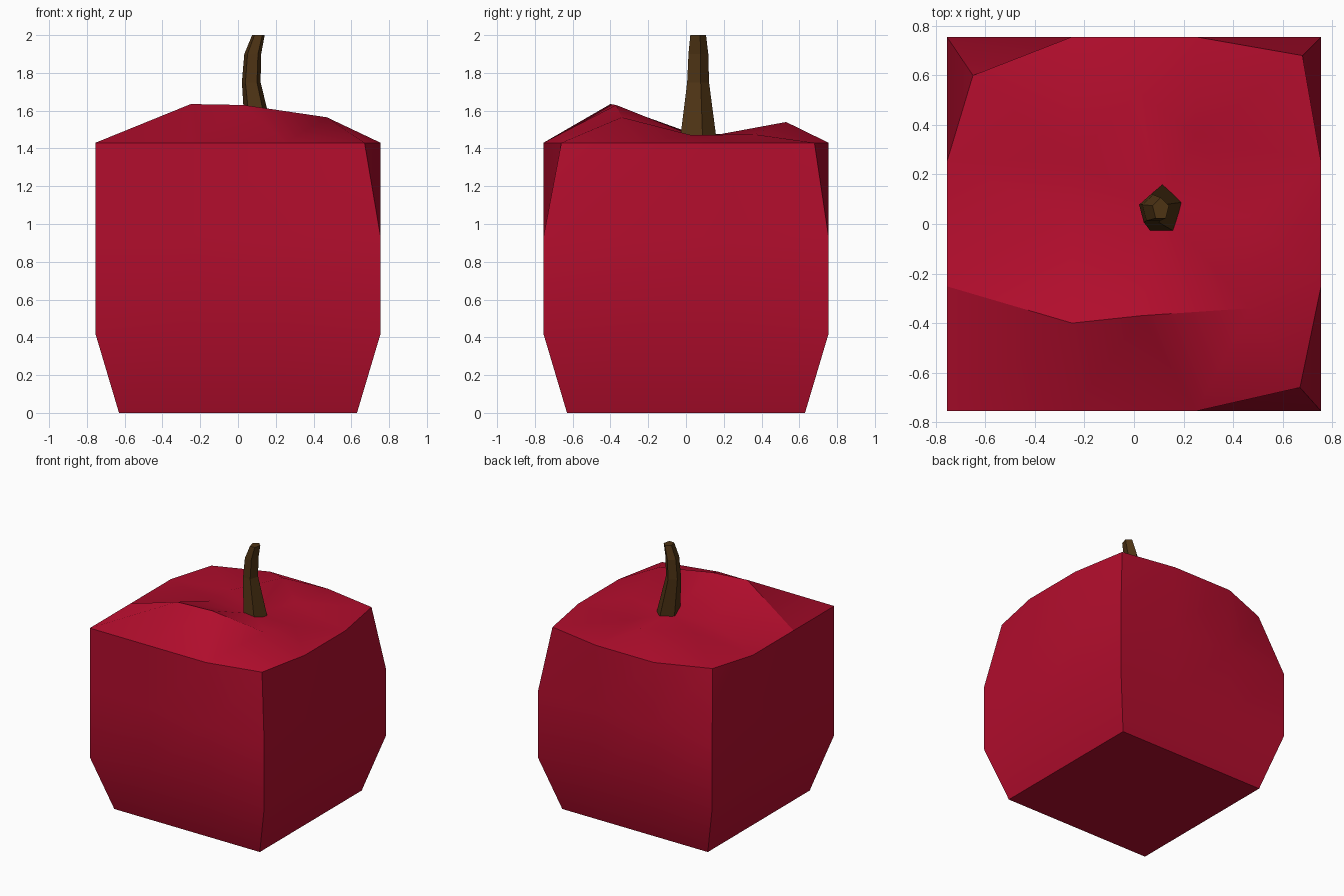
import bpy, bmesh, math

if "Cube" in bpy.data.objects:
    bpy.data.objects.remove(bpy.data.objects["Cube"])


def finish(bm, name, color, angle):
    bmesh.ops.recalc_face_normals(bm, faces=bm.faces)
    me = bpy.data.meshes.new(name)
    bm.to_mesh(me)
    bm.free()
    ob = bpy.data.objects.new(name, me)
    bpy.context.collection.objects.link(ob)
    mat = bpy.data.materials.new(name + "_color")
    mat.diffuse_color = color
    mat.use_nodes = True
    mat.node_tree.nodes["Principled BSDF"].inputs["Base Color"].default_value = mat.diffuse_color
    me.materials.append(mat)
    bpy.ops.object.select_all(action='DESELECT')
    ob.select_set(True)
    bpy.context.view_layer.objects.active = ob
    if angle:
        bpy.ops.object.shade_smooth_by_angle(angle=math.radians(angle))
    return ob


def bridge(bm, lower, upper):
    n = len(lower)
    for i in range(n):
        j = (i + 1) % n
        bm.faces.new((lower[i], lower[j], upper[j], upper[i]))


# Fruit body: square rings, three segments per side, starting front left
def square_ring(h):
    side = [(-h, -h), (-h / 3, -h), (h / 3, -h)]
    pts = []
    for _ in range(4):
        pts += side
        side = [(-y, x) for x, y in side]
    return pts


bm = bmesh.new()
rings = []
for h, z in [(0.63, 0), (0.755, 0.42), (0.755, 0.93), (0.755, 1.43)]:
    rings.append([bm.verts.new((x, y, z)) for x, y in square_ring(h)])
for a, b in zip(rings, rings[1:]):
    bridge(bm, a, b)
bm.faces.new(rings[0][::-1])

# Pulled-in upper corners
top = rings[-1]
for i, x, y in [(3, 0.67, -0.66), (6, 0.68, 0.68), (9, -0.65, 0.60)]:
    top[i].co.x, top[i].co.y = x, y

# Uneven crown around the stem hollow
crown = [bm.verts.new(p) for p in [
    (-0.25, -0.40, 1.635), (0.03, -0.37, 1.63),
    (0.47, -0.34, 1.565), (0.46, 0.03, 1.47),
    (0.25, 0.36, 1.475), (0.02, 0.53, 1.54),
    (-0.25, 0.26, 1.475), (-0.25, 0.03, 1.48)]]
hollow = bm.verts.new((0.10, 0.07, 1.455))
for k in range(4):
    o0, o1, o2 = top[3 * k], top[3 * k + 1], top[3 * k + 2]
    c, m, d = crown[2 * k], crown[2 * k + 1], crown[(2 * k + 2) % 8]
    bm.faces.new((o0, o1, c, top[3 * k - 1]))
    bm.faces.new((o1, m, c))
    bm.faces.new((o1, o2, m))
    bm.faces.new((o2, d, m))
for i in range(8):
    bm.faces.new((crown[i], crown[(i + 1) % 8], hollow))
finish(bm, "fruit_body", (0.45, 0.004, 0.026, 1), 30)

# Bent five-sided stem
bm = bmesh.new()
loops = []
for z, cx, cy, rx, ry in [(1.46, 0.115, 0.055, 0.08, 0.105),
                          (1.75, 0.070, 0.058, 0.052, 0.064),
                          (1.90, 0.078, 0.060, 0.047, 0.058),
                          (2.00, 0.108, 0.060, 0.035, 0.046)]:
    loop = []
    for i in range(5):
        t = math.pi / 2 + i * math.tau / 5
        loop.append(bm.verts.new((cx + rx * math.cos(t), cy + ry * math.sin(t), z)))
    loops.append(loop)
for a, b in zip(loops, loops[1:]):
    bridge(bm, a, b)
bm.faces.new(loops[0][::-1])
bm.faces.new(loops[-1])
finish(bm, "stem", (0.075, 0.033, 0.007, 1), 0)
